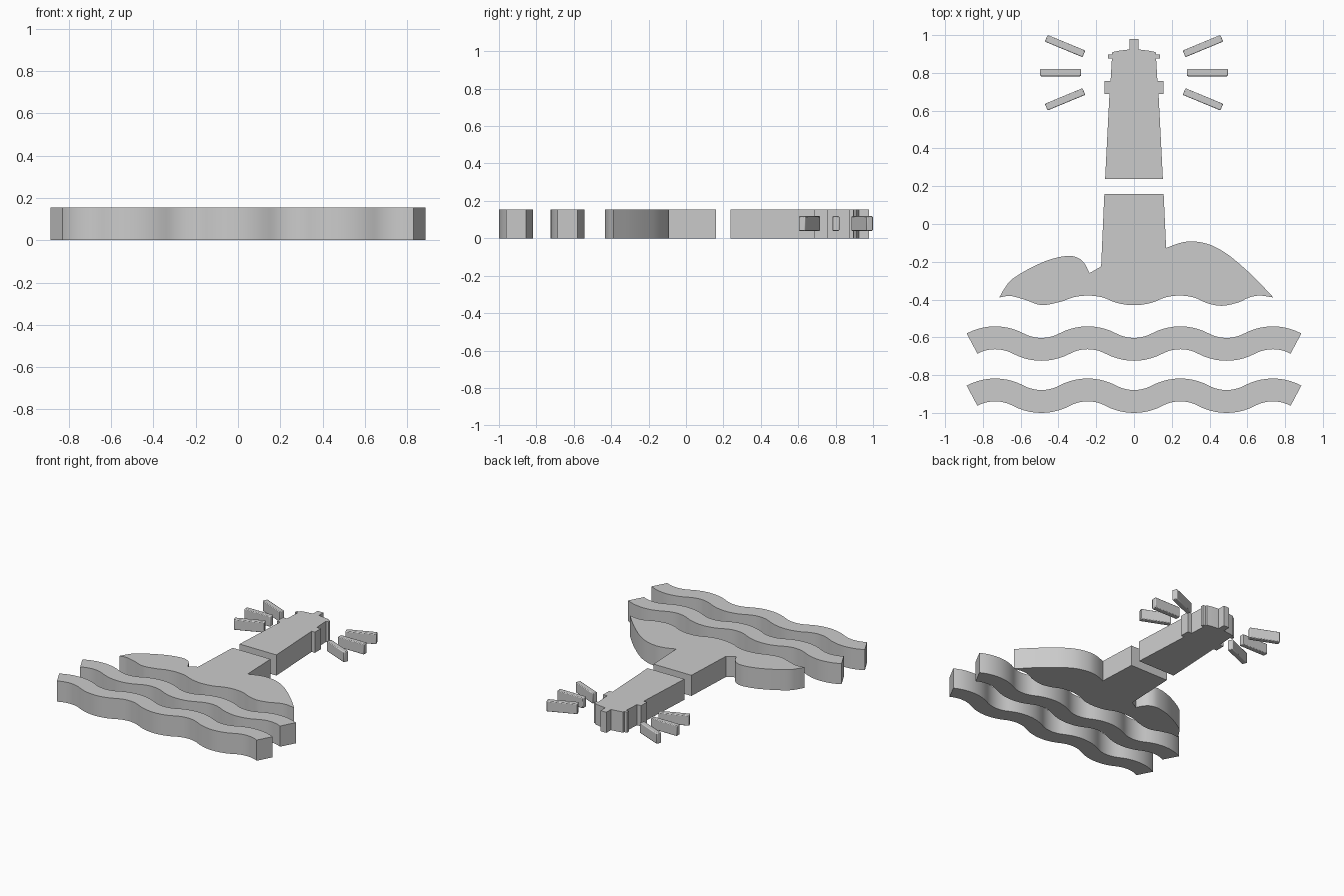
import bpy, bmesh, math
from mathutils import Vector

if "Cube" in bpy.data.objects:
    bpy.data.objects.remove(bpy.data.objects["Cube"])

DEPTH = 0.155


def slab(name, pts, z0=0.0, z1=DEPTH):
    """Extrude a flat outline from z0 to z1."""
    bm = bmesh.new()
    face = bm.faces.new([bm.verts.new((x, y, z0)) for x, y in pts])
    top = bmesh.ops.extrude_face_region(bm, geom=[face])["geom"]
    for v in top:
        if isinstance(v, bmesh.types.BMVert):
            v.co.z = z1
    bmesh.ops.recalc_face_normals(bm, faces=bm.faces)
    mesh = bpy.data.meshes.new(name)
    bm.to_mesh(mesh)
    bm.free()
    obj = bpy.data.objects.new(name, mesh)
    bpy.context.collection.objects.link(obj)
    bpy.context.view_layer.objects.active = obj
    obj.select_set(True)
    bpy.ops.object.shade_smooth_by_angle(angle=math.radians(25))
    obj.select_set(False)
    return obj


def smooth(points, steps=5):
    """Catmull-Rom curve through the points."""
    p = [Vector(q) for q in points]
    p = [2 * p[0] - p[1]] + p + [2 * p[-1] - p[-2]]
    out = []
    for a, b, c, d in zip(p, p[1:], p[2:], p[3:]):
        for i in range(steps):
            t = i / steps
            out.append(tuple(0.5 * (2 * b + (c - a) * t + (2 * a - 5 * b + 4 * c - d) * t * t
                                    + (3 * b - a - 3 * c + d) * t ** 3)))
    return out + [tuple(p[-2])]


def wave_edge(mid, offset, arcs=7, pitch=0.245, steps=10):
    """Alternating circular arcs, offset sideways from the centre line."""
    theta = math.radians(28)
    r = pitch / 2 / math.sin(theta)
    out = []
    for k in range(arcs):
        s = 1 if k % 2 == 0 else -1
        cx = (k - (arcs - 1) / 2) * pitch
        cy = mid - s * r * math.cos(theta)
        for i in range(0 if k == 0 else 1, steps + 1):
            a = theta * (2 * i / steps - 1)
            rr = r + s * offset
            out.append((cx + rr * math.sin(a), cy + s * rr * math.cos(a)))
    return out


# Two wavy strips of water
for name, mid in (("near_wave", -0.909), ("far_wave", -0.633)):
    slab(name, wave_edge(mid, 0.0605) + wave_edge(mid, -0.0605)[::-1])

# Upper tower with gallery, lamp room, cap and finial
half = [(0.153, 0.237), (0.130, 0.687), (0.157, 0.687), (0.157, 0.758), (0.124, 0.758),
        (0.117, 0.875), (0.138, 0.875), (0.138, 0.896), (0.117, 0.898), (0.115, 0.910),
        (0.075, 0.918), (0.024, 0.924), (0.024, 0.979)]
slab("upper_tower", half + [(-x, y) for x, y in half[::-1]])

# Tower base joined to the rocky island
left_rock = smooth([(-0.235, -0.26), (-0.262, -0.209), (-0.296, -0.18), (-0.35, -0.169),
                    (-0.445, -0.188), (-0.55, -0.234), (-0.645, -0.292), (-0.685, -0.34),
                    (-0.713, -0.389)])
shore = smooth([(-0.713, -0.389), (-0.655, -0.381), (-0.58, -0.4), (-0.49, -0.429),
                (-0.39, -0.412), (-0.32, -0.388), (-0.243, -0.379), (-0.165, -0.389),
                (-0.09, -0.418), (0, -0.43), (0.09, -0.418), (0.165, -0.389),
                (0.243, -0.379), (0.32, -0.39), (0.39, -0.42), (0.465, -0.433),
                (0.55, -0.416), (0.61, -0.389), (0.667, -0.379), (0.738, -0.389)])
right_rock = smooth([(0.738, -0.389), (0.64, -0.286), (0.545, -0.2), (0.476, -0.148),
                     (0.40, -0.109), (0.315, -0.092), (0.245, -0.1), (0.17, -0.127)])
slab("island_and_tower_base",
     [(0.157, 0.16), (-0.157, 0.16), (-0.174, -0.225)] + left_rock + shore[1:] + right_rock[1:])

# Light beams fanned out on both sides of the lamp
for side, label in ((1, "right"), (-1, "left")):
    for i, (cx, cy) in enumerate(((0.365, 0.660), (0.389, 0.801), (0.365, 0.942))):
        hl, hw = 0.108, 0.019
        beam = slab(f"{label}_beam_{i + 1}",
                    [(-hl, -hw), (hl, -hw), (hl, hw), (-hl, hw)], -0.039, 0.039)
        beam.location = (side * cx, cy, 0.079)
        beam.rotation_euler.z = side * math.radians(22.5) * (i - 1)
        bev = beam.modifiers.new("soft_edges", "BEVEL")
        bev.width, bev.segments = 0.005, 2
